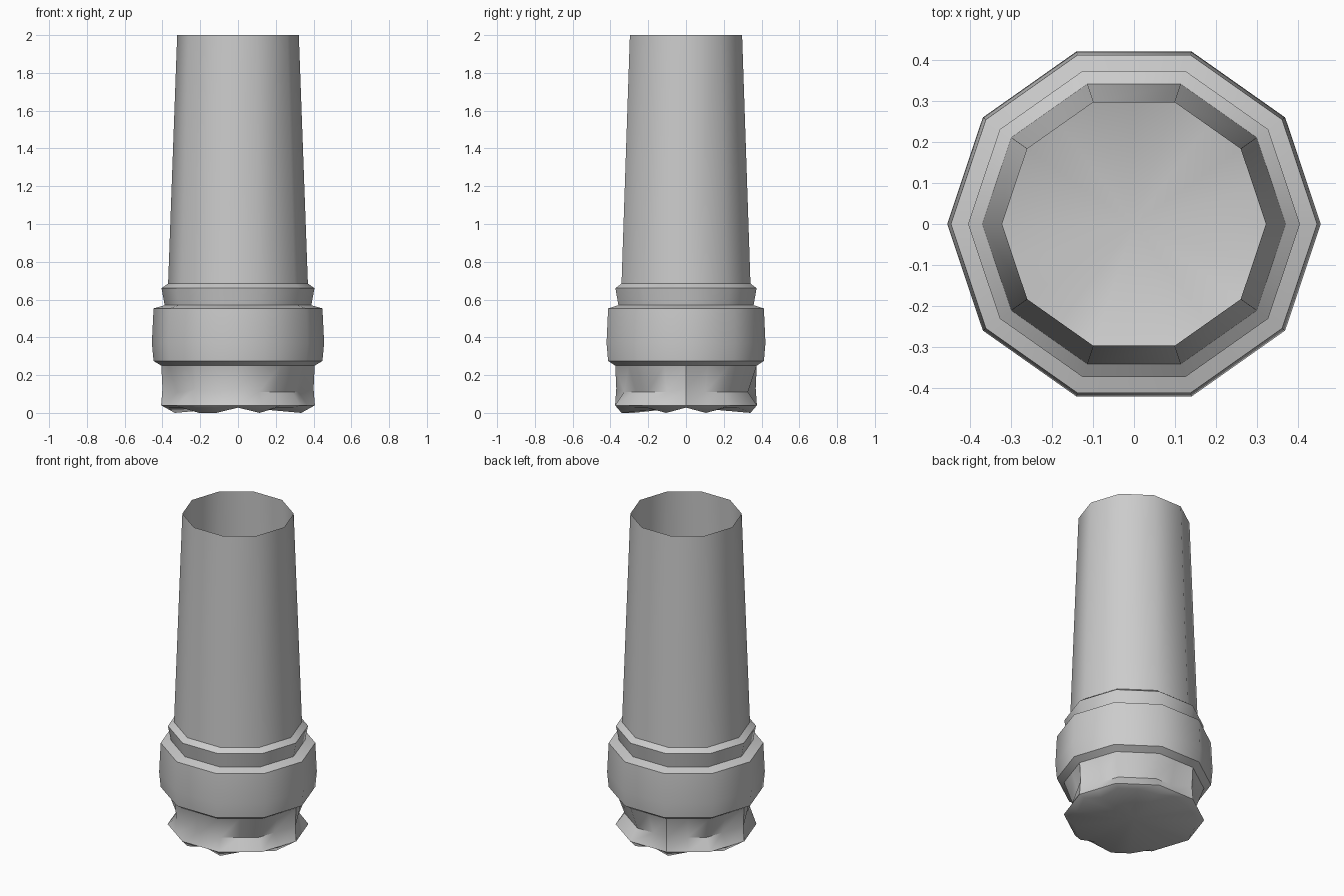
import bpy, math

if "Cube" in bpy.data.objects:
    bpy.data.objects.remove(bpy.data.objects["Cube"])

SQUASH = 0.97


def ring_point(i, n, rx, z):
    """Point on a ten-sided outline; n = 10 gives corners, n = 20 adds edge middles."""
    a = 2 * math.pi * i / n
    r = rx * (math.cos(math.pi / 10) if n == 20 and i % 2 else 1)
    return (r * math.cos(a), r * math.sin(a) * SQUASH, z)


def skin(name, rings, floor_z=None):
    """Join rings of points with quads, optionally closing the last one."""
    n = len(rings[0])
    verts = [p for ring in rings for p in ring]
    faces = []
    for k in range(len(rings) - 1):
        for i in range(n):
            j = (i + 1) % n
            faces.append(((k + 1) * n + i, (k + 1) * n + j, k * n + j, k * n + i))
    if floor_z is not None:
        verts.append((0, 0, floor_z))
        b = (len(rings) - 1) * n
        faces += [(len(verts) - 1, b + (i + 1) % n, b + i) for i in range(n)]
    me = bpy.data.meshes.new(name)
    me.from_pydata(verts, [], faces)
    ob = bpy.data.objects.new(name, me)
    bpy.context.collection.objects.link(ob)
    bpy.context.view_layer.objects.active = ob
    ob.select_set(True)
    bpy.ops.object.shade_smooth_by_angle(angle=math.radians(50))
    ob.select_set(False)
    return ob


# open tapered shaft, collar and rounded band
profile = [(0.322, 2.0), (0.37, 0.685), (0.405, 0.66), (0.388, 0.57),
           (0.447, 0.553), (0.456, 0.37), (0.447, 0.275), (0.406, 0.25)]
skin("shaft_and_band", [[ring_point(i, 10, r, z) for i in range(10)] for r, z in profile])

# pinched foot: ridges stay at full radius, the walls between are drawn in
ridges = {0, 6, 10, 13, 15}
dips = {1, 4, 6, 9, 13, 14, 16, 19}
top, waist, lip, bottom = [], [], [], []
for i in range(20):
    ridge = i in ridges
    top.append(ring_point(i, 20, 0.406, 0.25))
    waist.append(ring_point(i, 20, 0.40 if ridge else 0.355, 0.13 if ridge else 0.11))
    lip.append(ring_point(i, 20, 0.407, 0.04))
    bottom.append(ring_point(i, 20, 0.37, 0.0 if i in dips else 0.028))
skin("pinched_foot", [top, waist, lip, bottom], floor_z=0.03)
